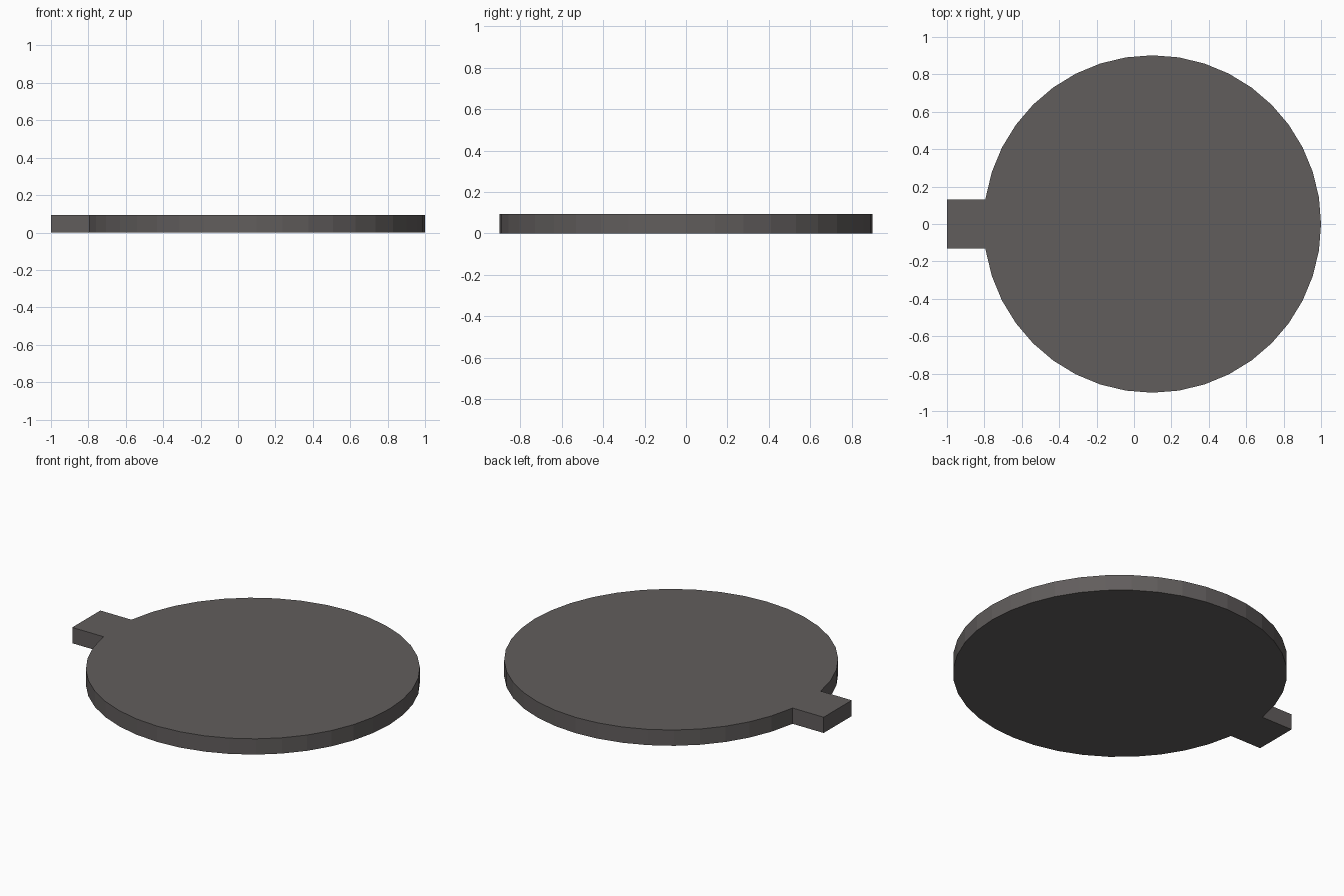
import bpy, bmesh, math

if "Cube" in bpy.data.objects:
    bpy.data.objects.remove(bpy.data.objects["Cube"])

CENTRE_X, RADIUS, SIDES = 0.098, 0.902, 40
TAB_HALF, HEIGHT = 0.132, 0.094

# Rim of the disc, leaving a gap on the left where the tab joins
outline = []
for i in range(-SIDES // 2 + 1, SIDES // 2):
    a = 2 * math.pi * i / SIDES
    outline.append((CENTRE_X + RADIUS * math.cos(a), RADIUS * math.sin(a)))

# Tab corners, starting at the rim
root_x = CENTRE_X - RADIUS * 0.989
outline += [(root_x, TAB_HALF), (-1, TAB_HALF), (-1, -TAB_HALF), (root_x, -TAB_HALF)]

# Extrude the outline into a flat plate
bm = bmesh.new()
base = bm.faces.new([bm.verts.new((x, y, 0)) for x, y in outline])
top = bmesh.ops.extrude_face_region(bm, geom=[base], use_keep_orig=True)
bmesh.ops.translate(bm, vec=(0, 0, HEIGHT),
                    verts=[g for g in top["geom"] if isinstance(g, bmesh.types.BMVert)])
bmesh.ops.recalc_face_normals(bm, faces=bm.faces)

mesh = bpy.data.meshes.new("tabbed_disc")
bm.to_mesh(mesh)
bm.free()
disc = bpy.data.objects.new("tabbed_disc", mesh)
bpy.context.collection.objects.link(disc)

# Dark grey-brown finish
mat = bpy.data.materials.new("dark_grey")
mat.diffuse_color = (0.12, 0.11, 0.108, 1)
mat.use_nodes = True
mat.node_tree.nodes["Principled BSDF"].inputs["Base Color"].default_value = mat.diffuse_color
mesh.materials.append(mat)
